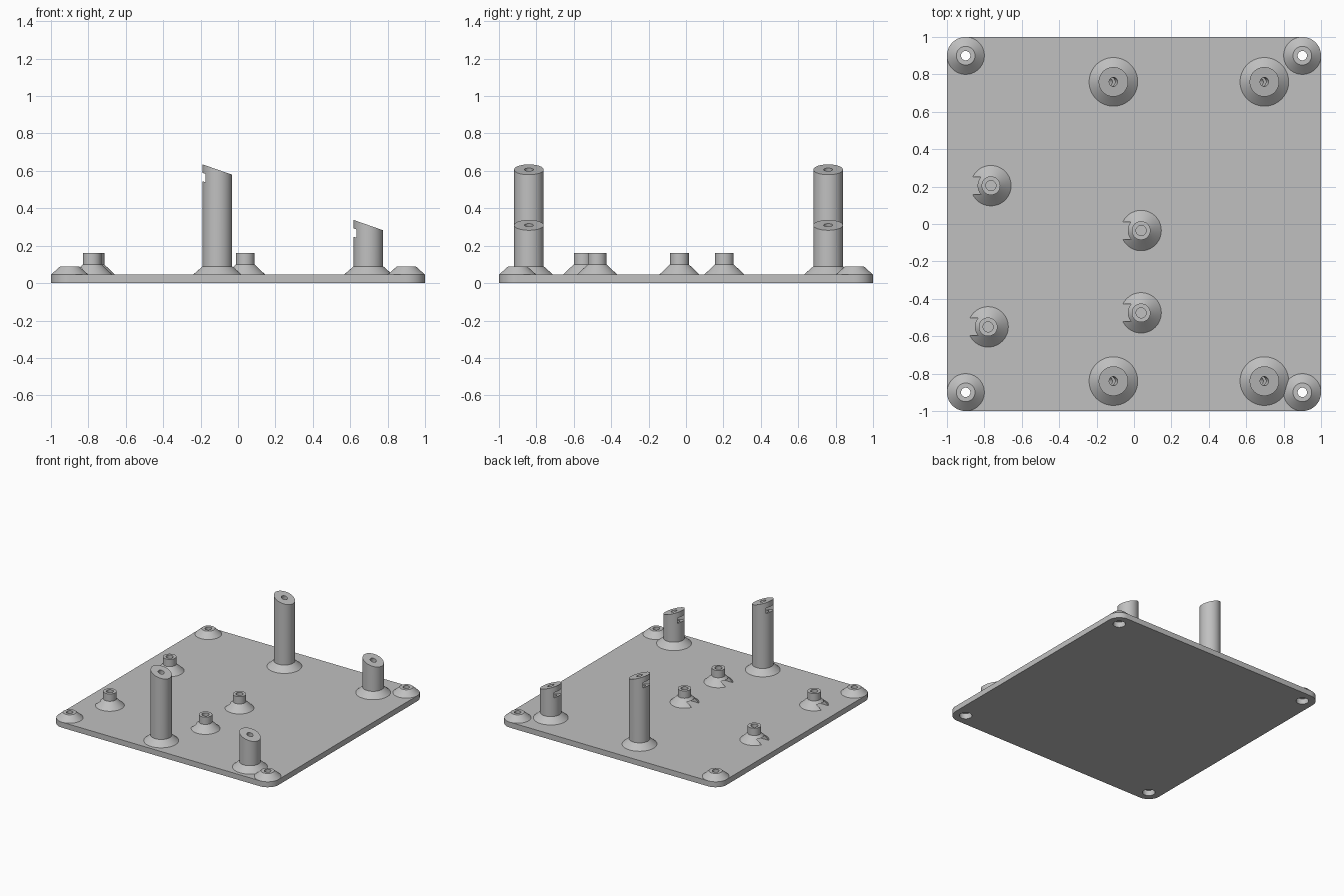
import bpy, bmesh, math
from mathutils import Matrix, Vector

if "Cube" in bpy.data.objects:
    bpy.data.objects.remove(bpy.data.objects["Cube"], do_unlink=True)

GREY = (0.53, 0.53, 0.53, 1)
grey = bpy.data.materials.new("plain_grey")
grey.use_nodes = True
grey.diffuse_color = GREY
grey.node_tree.nodes["Principled BSDF"].inputs["Base Color"].default_value = GREY

SEGMENTS = 64
PLATE_TOP = 0.045
TILT = math.radians(19.3)


def make_object(name, bm, location=(0, 0, 0)):
    bmesh.ops.recalc_face_normals(bm, faces=bm.faces)
    mesh = bpy.data.meshes.new(name)
    bm.to_mesh(mesh)
    bm.free()
    mesh.materials.append(grey)
    ob = bpy.data.objects.new(name, mesh)
    ob.location = location
    bpy.context.scene.collection.objects.link(ob)
    return ob


def lathe(name, profile, location):
    """Revolve a closed (radius, z) profile about the upright axis."""
    bm = bmesh.new()
    verts = [bm.verts.new((r, 0, z)) for r, z in profile]
    edges = [bm.edges.new((a, b)) for a, b in zip(verts, verts[1:] + verts[:1])]
    bmesh.ops.spin(bm, geom=verts + edges, cent=(0, 0, 0), axis=(0, 0, 1),
                   angle=math.tau, steps=SEGMENTS, use_duplicate=False)
    bmesh.ops.remove_doubles(bm, verts=bm.verts, dist=1e-5)
    bmesh.ops.dissolve_degenerate(bm, edges=bm.edges, dist=1e-5)
    return make_object(name, bm, location)


def box_cutter(low, high, matrix):
    bm = bmesh.new()
    low, high = Vector(low), Vector(high)
    bmesh.ops.create_cube(bm, size=1)
    bmesh.ops.scale(bm, vec=high - low, verts=bm.verts)
    bmesh.ops.translate(bm, vec=(low + high) / 2, verts=bm.verts)
    bm.transform(matrix)
    return make_object("box_cutter", bm)


def round_cutter(radius, bottom, top, matrix):
    bm = bmesh.new()
    bmesh.ops.create_cone(bm, cap_ends=True, segments=32, radius1=radius,
                          radius2=radius, depth=top - bottom)
    bmesh.ops.translate(bm, vec=(0, 0, (top + bottom) / 2), verts=bm.verts)
    bm.transform(matrix)
    return make_object("round_cutter", bm)


def cut(ob, cutters):
    for cutter in cutters:
        cutter.hide_render = True
        mod = ob.modifiers.new("cut", 'BOOLEAN')
        mod.operation, mod.solver, mod.object = 'DIFFERENCE', 'EXACT', cutter
    bpy.context.view_layer.update()
    depsgraph = bpy.context.evaluated_depsgraph_get()
    mesh = bpy.data.meshes.new_from_object(ob.evaluated_get(depsgraph))
    ob.modifiers.clear()
    ob.data = mesh
    for cutter in cutters:
        bpy.data.objects.remove(cutter, do_unlink=True)


def smooth(ob):
    ob.data.shade_smooth()
    ob.data.set_sharp_from_angle(angle=math.radians(30))


corners = [(sx * 0.9, sy * 0.9) for sx in (-1, 1) for sy in (-1, 1)]

# Base plate with rounded corners and screw-head recesses
bm = bmesh.new()
outline = []
for k, (cx, cy) in enumerate([(0.9, 0.9), (-0.9, 0.9), (-0.9, -0.9), (0.9, -0.9)]):
    for i in range(13):
        a = math.pi / 2 * (k + i / 12)
        outline.append(bm.verts.new((cx + 0.1 * math.cos(a), cy + 0.1 * math.sin(a), 0)))
face = bm.faces.new(outline)
extruded = bmesh.ops.extrude_face_region(bm, geom=[face])["geom"]
bmesh.ops.translate(bm, vec=(0, 0, PLATE_TOP),
                    verts=[g for g in extruded if isinstance(g, bmesh.types.BMVert)])
plate = make_object("base_plate", bm)
cut(plate, [round_cutter(0.047, -0.1, 0.1, Matrix.Translation((x, y, 0))) for x, y in corners])
smooth(plate)

# Corner bosses with through holes
for x, y in corners:
    smooth(lathe("corner_boss", [(0.025, PLATE_TOP), (0.1, PLATE_TOP),
                                 (0.05, 0.09), (0.025, 0.09)], (x, y, 0)))

# Small standoffs with a nut slot under the collar
for x, y in [(-0.765, 0.205), (-0.78, -0.55), (0.038, -0.035), (0.038, -0.475)]:
    standoff = lathe("small_standoff", [(0.027, PLATE_TOP), (0.108, PLATE_TOP), (0.05, 0.1),
                                        (0.05, 0.16), (0.027, 0.16)], (x, y, 0))
    cut(standoff, [box_cutter((-0.2, -0.047, 0.03), (0.047, 0.047, 0.08),
                              Matrix.Translation((x, y, 0)))])
    smooth(standoff)

# Slant-topped posts with a tilted screw hole and nut slot
for label, x, top in [("tall_post", -0.11, 0.607), ("short_post", 0.697, 0.31)]:
    for y in (0.76, -0.84):
        post = lathe(label, [(0, PLATE_TOP), (0.13, PLATE_TOP), (0.079, 0.09),
                             (0.079, top + 0.1), (0, top + 0.1)], (x, y, 0))
        frame = Matrix.Translation((x, y, top)) @ Matrix.Rotation(TILT, 4, 'Y')
        cut(post, [box_cutter((-0.4, -0.4, 0), (0.4, 0.4, 0.4), frame),
                   round_cutter(0.024, -0.14, 0.1, frame),
                   box_cutter((-0.2, -0.047, -0.085), (0.043, 0.047, -0.043), frame)])
        smooth(post)
